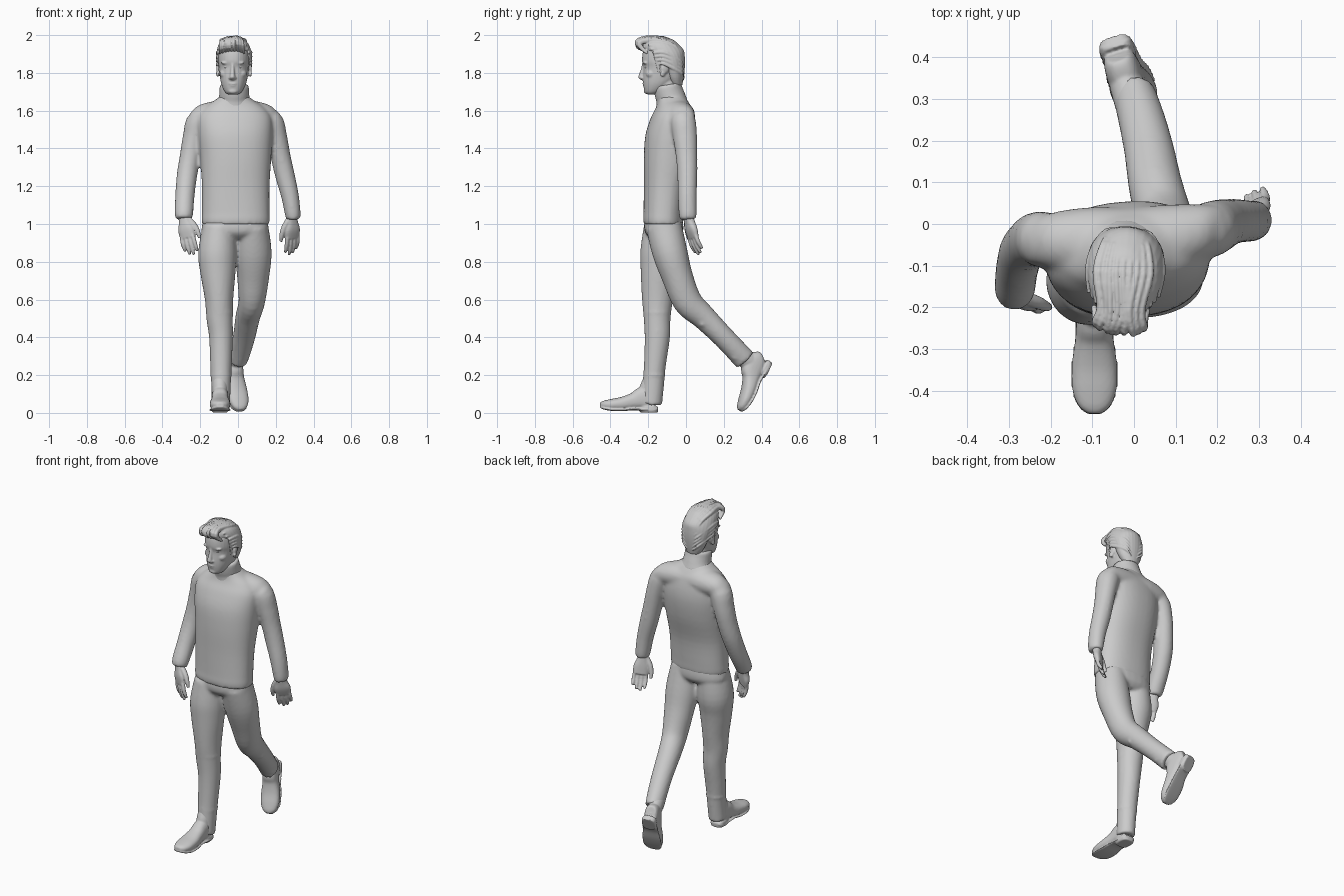
import bpy, bmesh, math, random
from mathutils import Vector, Matrix

random.seed(4)


def spline(a, b, c, d, t):
    return 0.5 * (2*b + (c-a)*t + (2*a-5*b+4*c-d)*t*t + (3*b-a-3*c+d)*t**3)


def loft(bm, rows, seg=28, p=2.0, M=Matrix(), sub=4, flat=False):
    """Smooth tube through rows of (x, y, z, half width, half depth, yaw degrees)."""
    R = [list(r) + [0.0] * (6 - len(r)) for r in rows]
    n, dense = len(R), []
    for i in range(n - 1):
        a, b, c, d = R[max(i-1, 0)], R[i], R[i+1], R[min(i+2, n-1)]
        for k in range(sub):
            dense.append([spline(*q, k / sub) for q in zip(a, b, c, d)])
    dense.append(R[-1])
    rings = []
    for i, r in enumerate(dense):
        o = Vector(r[:3])
        t = (Vector(dense[min(i+1, len(dense)-1)][:3]) - Vector(dense[max(i-1, 0)][:3])).normalized()
        if flat:
            t = Vector((0, 0, 1))
        u = Vector((1, 0, 0))
        u = (u - t * u.dot(t)).normalized()
        u = Matrix.Rotation(math.radians(r[5]), 3, t) @ u
        v = t.cross(u)
        ring = []
        for k in range(seg):
            ang = 2 * math.pi * k / seg
            c, s = math.cos(ang), math.sin(ang)
            c = math.copysign(abs(c) ** (2/p), c)
            s = math.copysign(abs(s) ** (2/p), s)
            ring.append(bm.verts.new(M @ (o + u * c * r[3] + v * s * r[4])))
        rings.append(ring)
    faces = [bm.faces.new(rings[0]), bm.faces.new(rings[-1][::-1])]
    for A, B in zip(rings, rings[1:]):
        for k in range(seg):
            j = (k + 1) % seg
            faces.append(bm.faces.new((A[j], A[k], B[k], B[j])))
    bmesh.ops.recalc_face_normals(bm, faces=faces)


def ball(bm, c, r, M=Matrix()):
    bmesh.ops.create_uvsphere(bm, u_segments=20, v_segments=12, radius=1,
                              matrix=M @ Matrix.Translation(c) @ Matrix.Diagonal((*r, 1)))


def finish(name, bm, voxel=0, smooth=0):
    """Make the object; optionally fuse its overlapping volumes into one skin."""
    me = bpy.data.meshes.new(name)
    for f in bm.faces:
        f.smooth = True
    bm.to_mesh(me)
    bm.free()
    ob = bpy.data.objects.new(name, me)
    bpy.context.collection.objects.link(ob)
    if voxel:
        m = ob.modifiers.new("fuse", 'REMESH')
        m.mode, m.voxel_size, m.use_smooth_shade = 'VOXEL', voxel, True
    if smooth:
        m = ob.modifiers.new("soften", 'SMOOTH')
        m.factor, m.iterations = 0.5, smooth
    return ob


def frame(o, x, y, z):
    M = Matrix((x, y, z)).transposed().to_4x4()
    M.translation = o
    return M


# sweater: torso, shoulder yoke and sleeves
bm = bmesh.new()
loft(bm, [(-.012, -.12, .998, .178, .104), (-.012, -.12, 1.03, .18, .107), (-.012, -.118, 1.06, .179, .107),
          (-.012, -.11, 1.2, .179, .113, 2), (-.012, -.092, 1.35, .188, .131, 3), (-.015, -.08, 1.47, .197, .134, 4),
          (-.017, -.07, 1.56, .195, .116, 4), (-.018, -.065, 1.615, .16, .094, 4), (-.02, -.07, 1.65, .11, .08, 4),
          (-.02, -.08, 1.68, .07, .07)], p=2.3, seg=40, flat=True)
Y = frame((-.015, -.05, 1.6), (0, 1, 0), (0, 0, 1), (1, 0, 0))
loft(bm, [(.005, -.045, -.235, .045, .035), (.01, -.03, -.19, .065, .06), (.005, -.022, -.1, .085, .074),
          (.0, -.02, 0, .09, .08), (.012, -.022, .1, .085, .074), (.032, -.032, .185, .065, .06),
          (.044, -.048, .228, .045, .035)], M=Y, flat=True)
loft(bm, [(.1, -.04, 1.56, .055, .06), (.172, -.017, 1.545, .064, .067), (.203, -.005, 1.46, .057, .064),
          (.225, .003, 1.36, .053, .057), (.248, .007, 1.26, .052, .053), (.275, .007, 1.15, .047, .05),
          (.289, .009, 1.06, .042, .048), (.291, .012, 1.025, .037, .043)])
loft(bm, [(-.12, -.055, 1.555, .055, .06), (-.205, -.04, 1.545, .064, .067), (-.234, -.036, 1.46, .058, .065),
          (-.253, -.045, 1.36, .055, .06), (-.27, -.067, 1.26, .054, .056), (-.281, -.11, 1.15, .051, .052),
          (-.286, -.155, 1.06, .049, .048), (-.287, -.167, 1.025, .042, .042)])
finish("sweater", bm, .01, 5)
# roll collar
bm = bmesh.new()
loft(bm, [(-.02, -.072, 1.63, .105, .085), (-.02, -.08, 1.665, .083, .079), (-.02, -.09, 1.695, .079, .077),
          (-.02, -.097, 1.726, .077, .074), (-.02, -.099, 1.737, .071, .068)])
finish("collar", bm, .007, 2)

# trousers: hips, standing leg and trailing leg
bm = bmesh.new()
loft(bm, [(-.012, -.118, 1.06, .16, .095), (-.015, -.118, .99, .176, .104), (-.017, -.116, .95, .17, .098),
          (-.018, -.112, .92, .1, .07)], p=2.3, flat=True)
loft(bm, [(-.1, -.128, .99, .085, .095), (-.109, -.135, .85, .102, .107), (-.106, -.145, .74, .093, .095),
          (-.1, -.151, .6, .075, .082), (-.097, -.153, .5, .07, .071), (-.09, -.152, .4, .063, .067),
          (-.09, -.165, .25, .057, .058), (-.09, -.175, .13, .051, .057), (-.092, -.183, .045, .05, .056)])
loft(bm, [(.075, -.118, .99, .085, .095), (.081, -.085, .85, .097, .093), (.08, -.045, .72, .085, .082),
          (.073, .008, .59, .07, .077), (.052, .09, .51, .065, .066), (.036, .178, .422, .06, .059),
          (.018, .252, .345, .056, .058), (.0, .312, .28, .051, .06)])
# folds behind the bent knee and around both hems
for c, r in (((.055, .085, .465), (.06, .02, .012)), ((.03, .2, .37), (.053, .03, .012)),
             ((.012, .262, .29), (.05, .03, .013)), ((-.09, -.168, .2), (.059, .06, .012)),
             ((-.092, -.153, .53), (.068, .073, .012))):
    ball(bm, c, r)
finish("trousers", bm, .009, 5)

# boots: one shape in a heel-based frame, placed twice
def boot(name, M, lean):
    prof = [(.003, .02, .085, .028), (.015, .012, .11, .038), (.05, .01, .14, .043), (.09, .012, .132, .044),
            (.13, .015, .104, .046), (.19, .01, .082, .054), (.25, .012, .07, .053), (.29, .02, .061, .038),
            (.308, .03, .052, .016)]
    bm = bmesh.new()
    loft(bm, [(0, -s, (a+b)/2, w, (b-a)/2) for s, a, b, w in prof], p=2.4, M=M)
    loft(bm, [(0, -.055, .05, .04, .05), (0, -.05, .12, .042, .05), (0, -lean, .18, .041, .046)], M=M)
    # sole and heel block
    loft(bm, [(0, -s, a + .002, w + .002, .006) for s, a, b, w in prof], p=3, M=M)
    loft(bm, [(0, -.048, -.002, .04, .047), (0, -.048, .03, .042, .048)], p=3, M=M, sub=2)
    finish(name, bm, .005, 2)


boot("front_boot", Matrix.Translation((-.095, -.147, .003)), .028)
F = Vector((.055, -.125, -.26)).normalized()
U = Vector((.25, -.9, .42))
U = (U - F * U.dot(F)).normalized()
boot("back_boot", frame((-.052, .45, .268), (-F).cross(U), -F, U), .045)


# hands: palm, four fingers and a thumb; local x points to the little finger
def hand(name, wrist, down, across, side):
    z = -Vector(down).normalized()
    x = Vector(across)
    x = (x - z * x.dot(z)).normalized()
    M = frame(wrist, x, z.cross(x) * side, z) @ Matrix.Scale(1.12, 4)
    bm = bmesh.new()
    loft(bm, [(0, 0, .03, .026, .022), (0, 0, -.015, .029, .021), (0, 0, -.055, .041, .02),
              (0, .003, -.095, .038, .014)], p=2.4, M=M)
    for i, ln in enumerate((.075, .088, .082, .063)):
        fx = -.028 + .0187 * i
        loft(bm, [(fx, 0, -.075, .0098, .011), (fx*1.1, .002, -.09 - ln*.35, .0098, .01),
                  (fx*1.12, .01, -.09 - ln*.75, .0085, .009), (fx*1.1, .018, -.09 - ln, .006, .006)], seg=12, M=M)
    loft(bm, [(-.02, .002, -.01, .015, .015), (-.042, .008, -.045, .014, .014), (-.053, .012, -.08, .011, .011),
              (-.054, .016, -.108, .007, .007)], seg=12, M=M)
    finish(name, bm, .0045, 1)


hand("left_hand", (.285, .014, 1.03), (.005, .04, -.18), (.8, .55, 0), 1)
hand("right_hand", (-.284, -.168, 1.03), (.03, -.035, -.18), (-.8, .4, 0), -1)

# head: skull, jaw, neck and facial features
H = Matrix.Translation((-.02, -.1, 0)) @ Matrix.Rotation(math.radians(-4), 4, 'Z') @ Matrix.Translation((0, .1, 0))
bm = bmesh.new()
skull = [(-.205, -.16, 1.686, .026), (-.218, -.13, 1.698, .044), (-.226, -.075, 1.735, .063), (-.228, -.04, 1.775, .073),
         (-.225, -.02, 1.828, .08), (-.233, -.017, 1.865, .084), (-.226, -.025, 1.92, .082), (-.2, -.06, 1.955, .065),
         (-.165, -.095, 1.972, .03)]
loft(bm, [(0, (f+b)/2, z, w, (b-f)/2) for f, b, z, w in skull], p=2.15, M=H, flat=True)
loft(bm, [(0, -.09, 1.67, .06, .058), (0, -.095, 1.72, .059, .058), (0, -.1, 1.78, .058, .055)], M=H)
loft(bm, [(0, -.216, 1.862, .01, .015), (0, -.224, 1.825, .01, .014), (0, -.234, 1.79, .013, .016),
          (0, -.236, 1.774, .015, .017), (0, -.226, 1.762, .011, .01)], seg=16, M=H, flat=True)
ball(bm, (0, -.219, 1.743), (.025, .012, .006), M=H)
ball(bm, (0, -.217, 1.733), (.021, .012, .006), M=H)
ball(bm, (0, -.209, 1.703), (.026, .016, .014), M=H)
for s in (-1, 1):
    ball(bm, (s*.036, -.212, 1.853), (.028, .014, .008), M=H)
    ball(bm, (s*.046, -.18, 1.795), (.026, .03, .024), M=H)
    ball(bm, (s*.012, -.229, 1.773), (.009, .011, .008), M=H)
    ear = Matrix.Translation((s*.083, -.108, 1.815)) @ Matrix.Rotation(s*.35, 4, 'Z') @ Matrix.Rotation(-.2, 4, 'X')
    ball(bm, (0, 0, .01), (.009, .023, .03), M=H @ ear)
    ball(bm, (0, -.006, -.02), (.008, .014, .018), M=H @ ear)
finish("head", bm, .0045, 4)
bm = bmesh.new()
for s in (-1, 1):
    ball(bm, (s*.034, -.2035, 1.831), (.014, .014, .008), M=H)
finish("eyes", bm)

# hair: close cap at back and sides, swept locks and raised fringe
bm = bmesh.new()
loft(bm, [(0, -.05, 1.735, .045, .03), (0, -.058, 1.775, .068, .046), (0, -.068, 1.83, .085, .062),
          (0, -.086, 1.88, .092, .08), (0, -.118, 1.92, .09, .106), (0, -.135, 1.955, .077, .092),
          (0, -.14, 1.978, .05, .066), (0, -.145, 1.987, .015, .03)], M=H, flat=True)
for i in range(9):
    q = (i - 4) / 4
    x, e, j = .054 * q - .004, q*q, random.uniform(-.008, .008)
    loft(bm, [(x*1.2, -.215 + .014*e, 1.914 - .01*e, .006, .006), (x + j, -.248 + .014*e + j, 1.938 - .008*e, .009, .012),
              (x + j, -.255 + .016*e - j, 1.966 - .008*e, .009, .014),
              (x - j, -.21 + .01*e, 1.984 - .014*e + j*.6, .009, .014), (x*1.2, -.12, 1.984 - .015*e, .009, .011),
              (x, -.055, 1.953 - .012*e, .008, .009), (x*.8, -.025, 1.905 - .01*e, .004, .005)],
         seg=10, M=H, sub=3)
for s in (-1, 1):
    for k in range(6):
        z, j = 1.838 + .02 * k, random.uniform(-.004, .004)
        w = .091 - .009 * max(0, k - 3)
        loft(bm, [(s*(w-.008), -.135 - .012*k, z + .008, .005, .006), (s*w, -.112, z + .008 + j, .006, .01),
                  (s*(w-.011), -.06, z - .015, .006, .009), (s*(w-.038), -.022, z - .045 + j, .006, .009),
                  (s*.022, -.016, z - .075, .003, .005)], seg=10, M=H, sub=3)
    # sideburn
    loft(bm, [(s*.08, -.15, 1.9, .008, .018), (s*.079, -.142, 1.85, .005, .014), (s*.074, -.138, 1.8, .004, .006)],
         seg=10, M=H)
finish("hair", bm, .0035)
